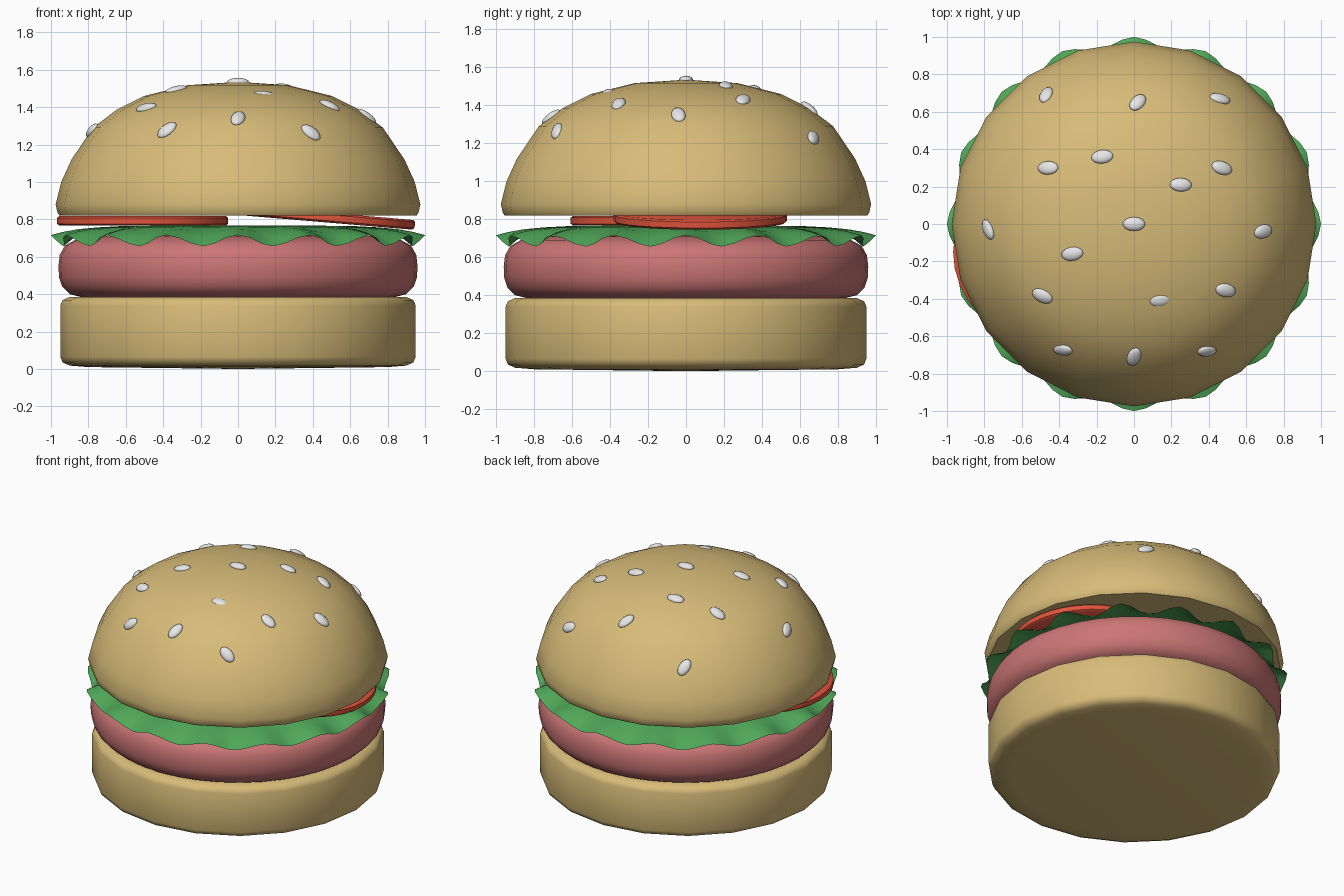
import bpy, bmesh, math
from mathutils import Matrix, Vector

cube = bpy.data.objects.get("Cube")
if cube:
    bpy.data.objects.remove(cube, do_unlink=True)


def material(name, rgb):
    mat = bpy.data.materials.new(name)
    mat.use_nodes = True
    mat.diffuse_color = (*rgb, 1)
    mat.node_tree.nodes["Principled BSDF"].inputs["Base Color"].default_value = (*rgb, 1)
    return mat


bread = material("golden bread", (0.68, 0.50, 0.19))
meat = material("pink meat", (0.60, 0.18, 0.18))
leaf = material("leaf green", (0.08, 0.39, 0.10))
red = material("tomato red", (0.75, 0.09, 0.045))
cream = material("pale seed", (0.8, 0.8, 0.8))


def finish(bm, name, mat, angle=50):
    """Turn a bmesh into a smooth-shaded object."""
    bmesh.ops.recalc_face_normals(bm, faces=bm.faces)
    mesh = bpy.data.meshes.new(name)
    bm.to_mesh(mesh)
    bm.free()
    mesh.materials.append(mat)
    obj = bpy.data.objects.new(name, mesh)
    bpy.context.collection.objects.link(obj)
    bpy.ops.object.select_all(action='DESELECT')
    obj.select_set(True)
    bpy.context.view_layer.objects.active = obj
    bpy.ops.object.shade_smooth_by_angle(angle=math.radians(angle))
    return obj


def lathe(profile, steps):
    """Spin an (r, z) profile around the z axis."""
    bm = bmesh.new()
    verts = [bm.verts.new((r, 0, z)) for r, z in profile]
    edges = [bm.edges.new(pair) for pair in zip(verts, verts[1:])]
    bmesh.ops.spin(bm, geom=verts + edges, cent=(0, 0, 0), axis=(0, 0, 1),
                   angle=math.tau, steps=steps)
    bmesh.ops.remove_doubles(bm, verts=bm.verts, dist=0.0005)
    return bm


# Bottom bun
finish(lathe([(0, 0), (0.8, 0.01), (0.9, 0.018), (0.938, 0.035), (0.95, 0.065),
              (0.95, 0.34), (0.938, 0.368), (0.9, 0.385), (0, 0.385)], 20),
       "bottom_bun", bread)

# Patty
finish(lathe([(0, 0.385), (0.84, 0.385), (0.9, 0.4), (0.94, 0.44), (0.957, 0.49),
              (0.96, 0.55), (0.953, 0.61), (0.925, 0.66), (0.87, 0.69),
              (0.78, 0.71), (0, 0.72)], 40), "patty", meat)

# Lettuce: a thin sheet whose rim ripples in sixteen waves
bm = lathe([(0, 0.768), (0.6, 0.765), (0.75, 0.757), (0.85, 0.738),
            (0.92, 0.713), (0.975, 0.686)], 96)
for v in bm.verts:
    r = math.hypot(v.co.x, v.co.y)
    wave = math.cos(16 * math.atan2(v.co.y, v.co.x))
    t = max(0, (r - 0.75) / 0.225) ** 1.5
    v.co.z += 0.03 * t * wave
    if r > 0:
        v.co.xy *= 1 + 0.0256 * t * wave
finish(bm, "lettuce", leaf, 80)

# Tomato slices: one flat, one leaning outward
for name, centre, tilt in (("tomato_slice_right", (-0.51, -0.15, 0.792), 0),
                           ("tomato_slice_left", (0.49, 0.075, 0.808), 4.8)):
    bm = lathe([(0, -0.026), (0.445, -0.026), (0.457, -0.016), (0.457, 0.016),
                (0.445, 0.026), (0, 0.026)], 32)
    slice_obj = finish(bm, name, red)
    slice_obj.location = centre
    slice_obj.rotation_euler.y = math.radians(tilt)

# Top bun
top_bun = finish(lathe([(0, 0.82), (0.955, 0.82), (0.965, 0.835), (0.975, 0.88),
                        (0.945, 1.0), (0.89, 1.12), (0.775, 1.29), (0.65, 1.385),
                        (0.5, 1.46), (0.27, 1.517), (0, 1.535)], 20),
                 "top_bun", bread)
bpy.context.view_layer.update()

# Seeds: x, y, heading in degrees, dropped onto the bun
seeds = [(-0.47, 0.69, -80), (0.02, 0.65, 60), (0.46, 0.67, 15), (-0.46, 0.3, -5),
         (-0.17, 0.36, 5), (0.47, 0.3, -10), (0.25, 0.21, 0), (0, 0, 0),
         (-0.78, -0.03, -40), (0.69, -0.04, 5), (-0.33, -0.16, 10),
         (-0.49, -0.385, -20), (0.14, -0.41, 5), (0.49, -0.355, -15),
         (-0.38, -0.675, 35), (0, -0.71, 80), (0.39, -0.68, -35)]
for i, (x, y, heading) in enumerate(seeds):
    hit, spot, normal, _ = top_bun.ray_cast(Vector((x, y, 3)), Vector((0, 0, -1)))
    if x == 0 and y == 0:
        spot, normal = Vector((0, 0, 1.535)), Vector((0, 0, 1))
    sunk = 0.012 if x == 0.14 else 0
    a = math.radians(heading)
    along = Vector((math.cos(a), math.sin(a), 0))
    along = (along - normal * along.dot(normal)).normalized()
    side = normal.cross(along)
    turn = Matrix((along, side, normal)).transposed().to_4x4()
    bm = bmesh.new()
    bmesh.ops.create_uvsphere(bm, u_segments=14, v_segments=8, radius=1)
    bmesh.ops.scale(bm, vec=(0.06, 0.037, 0.021), verts=bm.verts)
    seed = finish(bm, f"seed_{i + 1}", cream, 80)
    seed.matrix_world = Matrix.Translation(spot - normal * sunk) @ turn
